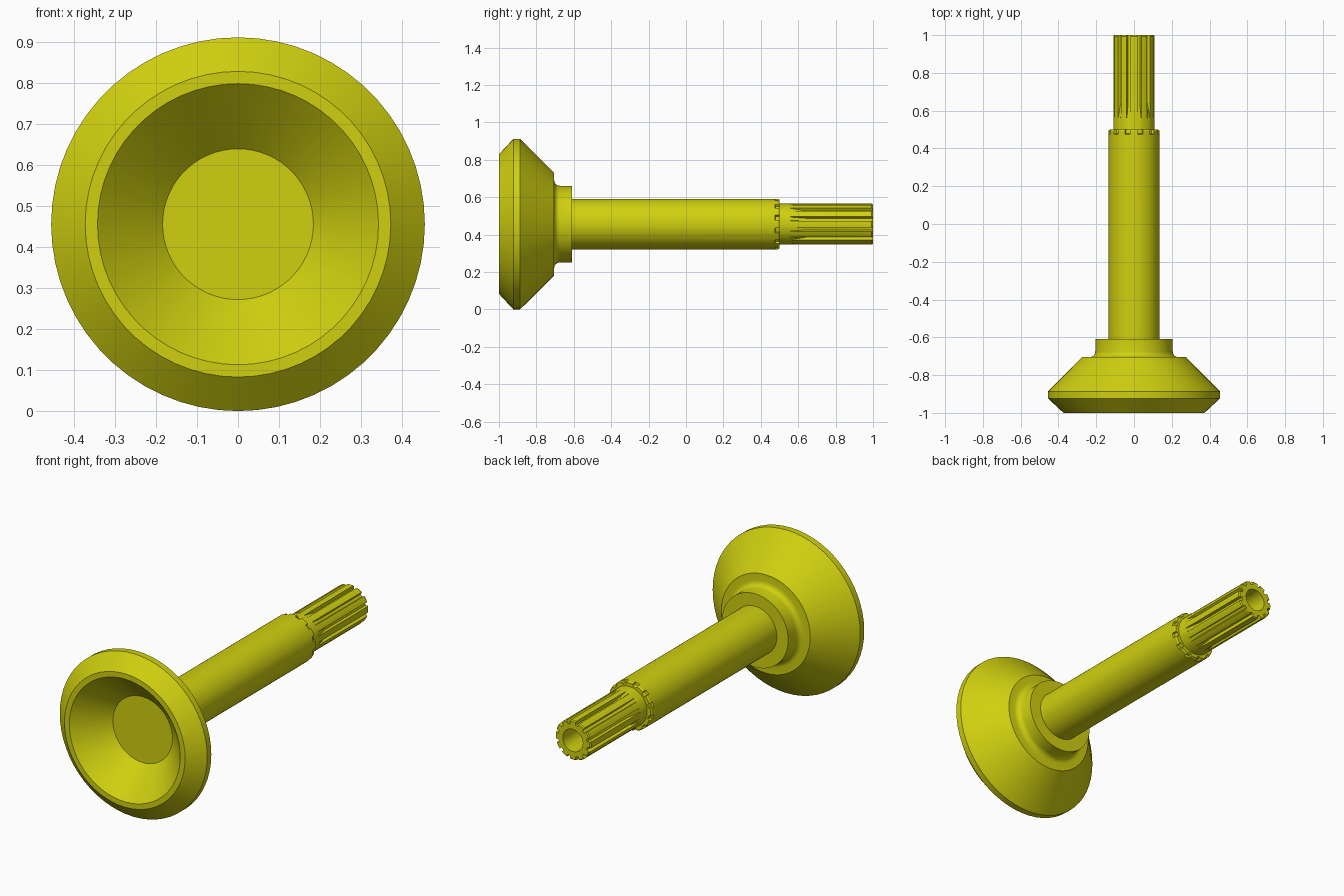
import bpy
import bmesh
from math import cos, sin, pi, radians

cube = bpy.data.objects.get("Cube")
if cube:
    bpy.data.objects.remove(cube, do_unlink=True)

AXIS_Z = 0.456
TEETH = 12

yellow = bpy.data.materials.new("olive yellow")
yellow.use_nodes = True
colour = (0.63, 0.63, 0.005, 1)
yellow.diffuse_color = colour
yellow.node_tree.nodes["Principled BSDF"].inputs["Base Color"].default_value = colour

# Directions round the axis: (angle, is it in a groove)
plain = [(2 * pi * i / 60, False) for i in range(60)]
tooth = [(0, 0), (0.2, 0), (0.4, 0), (0.6, 0), (0.64, 1), (0.8, 1), (0.96, 1)]
splined = [(2 * pi * (t + f - 0.3) / TEETH, g) for t in range(TEETH) for f, g in tooth]


def loft(name, stations, directions, closed=False):
    """Skin rings along y; each station is (y, radius, groove depth)."""
    bm = bmesh.new()
    rings = []
    for y, r, depth in stations:
        ring = []
        for a, groove in directions:
            rr = r - depth if groove else r
            ring.append(bm.verts.new((rr * cos(a), y, AXIS_Z + rr * sin(a))))
        rings.append(ring)
    n = len(directions)
    for a, b in zip(rings, rings[1:]):
        for i in range(n):
            j = (i + 1) % n
            bm.faces.new((a[i], a[j], b[j], b[i]))
    bm.faces.new(rings[0])
    bm.faces.new(rings[-1])
    bmesh.ops.recalc_face_normals(bm, faces=bm.faces)
    mesh = bpy.data.meshes.new(name)
    bm.to_mesh(mesh)
    bm.free()
    mesh.materials.append(yellow)
    obj = bpy.data.objects.new(name, mesh)
    bpy.context.collection.objects.link(obj)
    bpy.ops.object.select_all(action="DESELECT")
    obj.select_set(True)
    bpy.context.view_layer.objects.active = obj
    bpy.ops.object.shade_smooth_by_angle(angle=radians(28))
    return obj


# Conical head: hollow front, bevelled rim, back cone, filleted hub
fillet = [(-0.705 + 0.03 * (1 - cos(t * pi / 8)), 0.235 - 0.03 * sin(t * pi / 8), 0)
          for t in range(5)]
loft("conical_head",
     [(-0.842, 0.184, 0), (-1, 0.343, 0), (-1, 0.373, 0), (-0.923, 0.456, 0),
      (-0.887, 0.456, 0), (-0.705, 0.275, 0)] + fillet + [(-0.61, 0.205, 0)], plain)

# Main shaft, notched round its back end
loft("shaft",
     [(-0.63, 0.135, 0), (0.475, 0.135, 0), (0.478, 0.135, 0.012),
      (0.492, 0.135, 0.012), (0.5, 0.13, 0.01)], splined)

# Splined end: grooves run out towards the shaft, bore in the tip
loft("splined_end",
     [(0.48, 0.11, 0), (0.56, 0.11, 0), (0.65, 0.11, 0.02), (0.993, 0.11, 0.02),
      (1, 0.105, 0.015), (1, 0.062, 0), (0.7, 0.062, 0)], splined)
